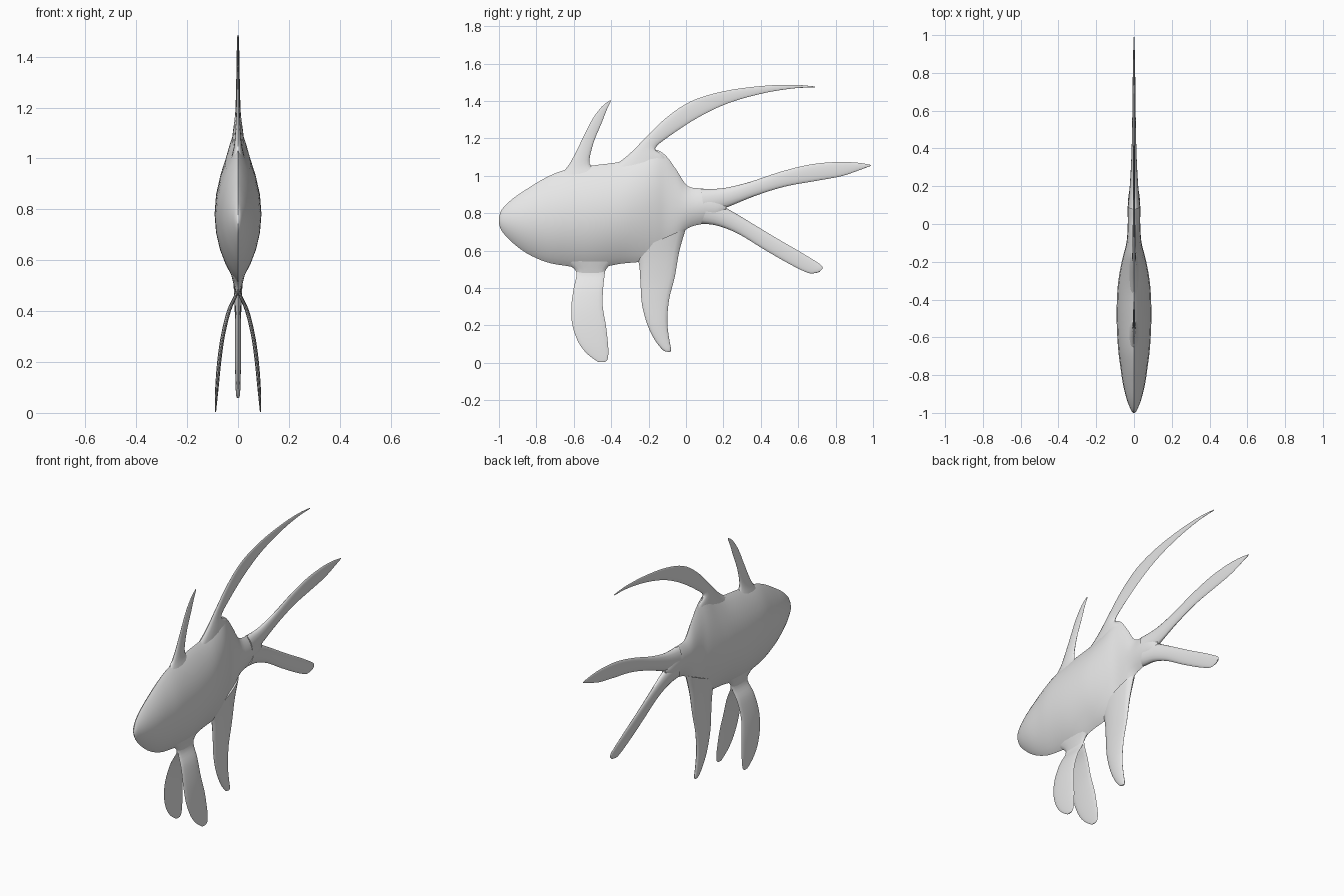
import bpy, bmesh, math

skin = bpy.data.materials.new("pale grey")
skin.diffuse_color = (0.8, 0.8, 0.8, 1)


def smooth_rows(rows, steps):
    """Catmull-Rom interpolation through the section rows."""
    out = []
    for i in range(len(rows) - 1):
        p0, p1 = rows[max(i - 1, 0)], rows[i]
        p2, p3 = rows[i + 1], rows[min(i + 2, len(rows) - 1)]
        for k in range(steps):
            t = k / steps
            out.append([0.5 * (2 * b + (c - a) * t + (2 * a - 5 * b + 4 * c - d) * t * t
                               + (3 * b - a - 3 * c + d) * t ** 3)
                        for a, b, c, d in zip(p0, p1, p2, p3)])
    return out + [list(rows[-1])]


def loft(name, rows, power=1.0, sides=16, steps=4, side=1):
    """Skin lens sections: row = (y, z of one edge, y, z of the other, half width, x offset)."""
    rows = [tuple(r) + (0,) * (6 - len(r)) for r in rows]
    bm = bmesh.new()
    rings = []
    for ya, za, yb, zb, w, x in smooth_rows(rows, steps):
        ring = []
        for k in range(sides):
            a = 2 * math.pi * k / sides
            c, s = math.cos(a), math.sin(a)
            f = (1 + c) / 2
            bulge = math.copysign(abs(s) ** power, s) if abs(s) > 1e-6 else 0
            ring.append(bm.verts.new((side * x + max(w, 0.001) * bulge,
                                      yb + (ya - yb) * f, zb + (za - zb) * f)))
        rings.append(ring)
    for r, q in zip(rings, rings[1:]):
        for k in range(sides):
            n = (k + 1) % sides
            bm.faces.new((r[k], r[n], q[n], q[k]))
    bm.faces.new(rings[0][::-1])
    bm.faces.new(rings[-1])
    bmesh.ops.recalc_face_normals(bm, faces=bm.faces)
    me = bpy.data.meshes.new(name)
    bm.to_mesh(me)
    bm.free()
    me.materials.append(skin)
    ob = bpy.data.objects.new(name, me)
    bpy.context.collection.objects.link(ob)
    bpy.ops.object.select_all(action='DESELECT')
    ob.select_set(True)
    bpy.context.view_layer.objects.active = ob
    bpy.ops.object.shade_smooth_by_angle(angle=math.radians(60))
    return ob


# Body: y, top, bottom, half width from nose to tail root
body = [(-1, .775, .745, .004), (-.985, .82, .705, .016), (-.93, .875, .645, .038),
        (-.85, .93, .585, .058), (-.75, .99, .54, .073), (-.65, 1.03, .52, .085),
        (-.5, 1.055, .505, .092), (-.35, 1.075, .53, .088), (-.25, 1.11, .54, .075),
        (-.17, 1.14, .56, .058), (-.11, 1.11, .60, .042), (-.05, 1.03, .65, .035),
        (.01, .945, .72, .033), (.1, .93, .745, .033), (.17, .90, .76, .026),
        (.215, .85, .81, .012)]
loft("body", [(y, t, y, b, w) for y, t, b, w in body], power=1.8, sides=24)

# Swept dorsal fin: leading edge, trailing edge, half thickness
loft("dorsal_fin", [
    (-.42, 1.03, -.08, 1.0, .03), (-.31, 1.11, -.11, 1.1, .02),
    (-.21, 1.21, -.165, 1.145, .011), (-.1, 1.315, -.085, 1.215, .008),
    (.03, 1.40, .07, 1.315, .006), (.2, 1.452, .23, 1.39, .005),
    (.4, 1.48, .42, 1.443, .004), (.57, 1.487, .58, 1.468, .003),
    (.69, 1.478, .69, 1.472, .002)])

# Short spine fin behind the head
loft("spine_fin", [
    (-.68, 1.0, -.46, 1.02, .025), (-.625, 1.06, -.515, 1.065, .014),
    (-.565, 1.175, -.495, 1.175, .007), (-.505, 1.295, -.45, 1.285, .005),
    (-.45, 1.37, -.425, 1.35, .003), (-.405, 1.405, -.403, 1.395, .001)])

# Forked tail
loft("upper_tail_fin", [
    (.08, .93, .1, .79, .033), (.2, .934, .215, .83, .022),
    (.34, .967, .37, .893, .014), (.5, 1.02, .53, .943, .010),
    (.66, 1.06, .69, .972, .008), (.81, 1.074, .83, .998, .006),
    (.92, 1.07, .92, 1.028, .004), (.99, 1.058, .985, 1.052, .002)])
loft("lower_tail_fin", [
    (.13, .87, .08, .745, .03), (.22, .825, .17, .733, .022),
    (.33, .76, .28, .69, .014), (.47, .675, .42, .605, .010),
    (.6, .6, .56, .525, .008), (.69, .545, .65, .482, .006),
    (.725, .52, .69, .48, .005), (.73, .505, .715, .487, .003)])

# Anal fin under the rear of the body
loft("anal_fin", [
    (-.27, .6, -.0, .72, .033), (-.25, .52, -.035, .6, .022),
    (-.243, .42, -.06, .46, .014), (-.235, .31, -.09, .34, .012),
    (-.205, .2, -.1, .22, .012), (-.165, .12, -.09, .13, .010),
    (-.125, .07, -.08, .075, .008), (-.105, .06, -.085, .058, .004)])

# Curved pair of pelvic fins
for label, s in (("left", -1), ("right", 1)):
    loft(label + "_pelvic_fin", [
        (-.59, .53, -.43, .53, .007, .0), (-.585, .47, -.435, .47, .007, .006),
        (-.6, .4, -.443, .4, .008, .036), (-.613, .3, -.445, .3, .008, .06),
        (-.607, .2, -.428, .2, .008, .074), (-.575, .11, -.418, .11, .007, .082),
        (-.53, .05, -.415, .055, .005, .086), (-.48, .012, -.42, .018, .003, .088),
        (-.465, .004, -.435, .004, .002, .088)], side=s)

# Small root joining the pelvic fins to the belly
loft("pelvic_root", [(-.67, .55, -.36, .56, .03), (-.6, .505, -.42, .51, .018),
                     (-.58, .47, -.44, .47, .009)])
